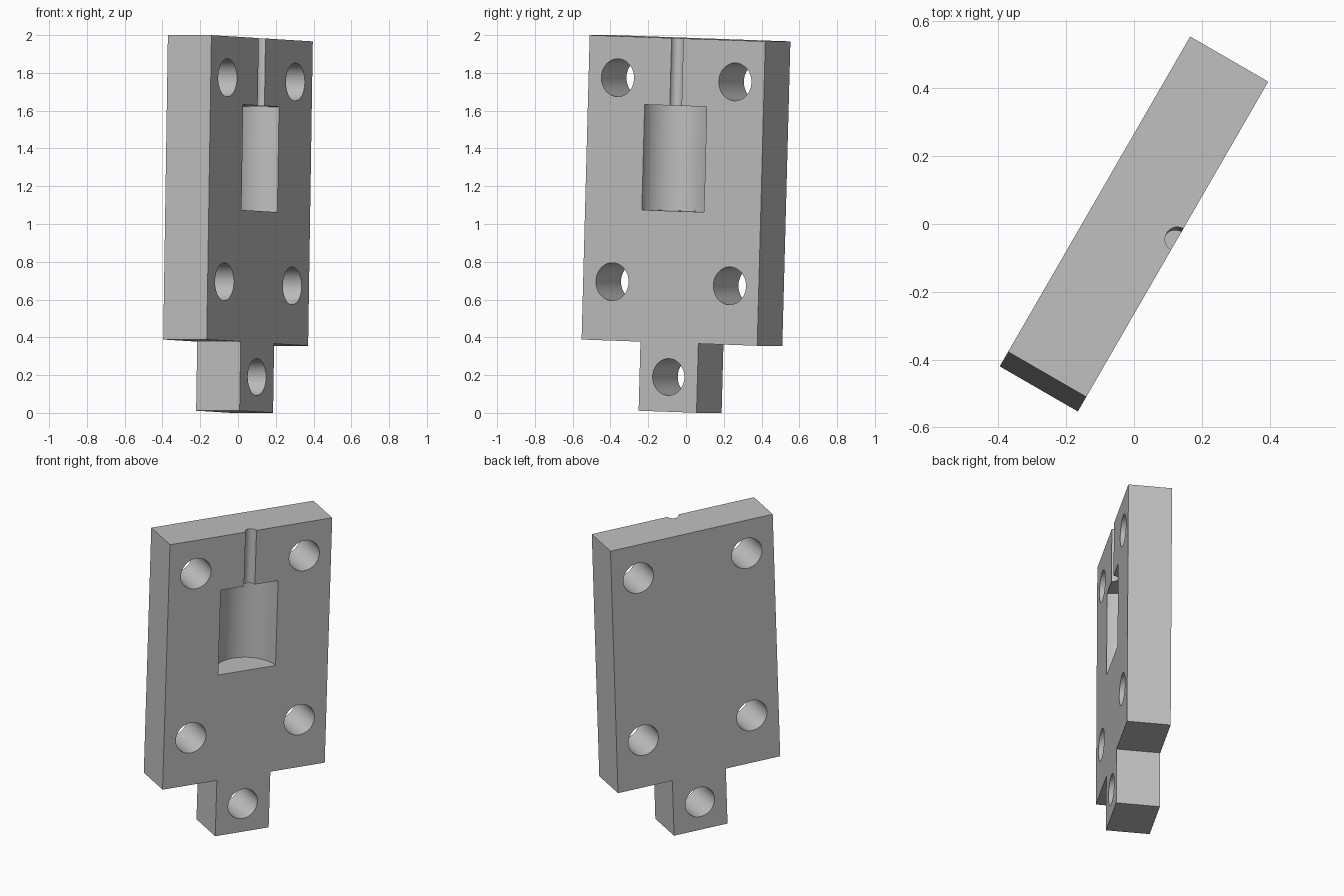
import bpy, bmesh
from math import radians
from mathutils import Matrix

cube = bpy.data.objects.get("Cube")
if cube:
    bpy.data.objects.remove(cube, do_unlink=True)

# Plate dimensions in its own upright frame, front facing -y
HALF_W, HALF_H, HALF_T = 0.537, 0.806, 0.133
TAB_HALF_W, TAB_BOTTOM = 0.177, -1.172

grey = bpy.data.materials.new("light grey metal")
grey.use_nodes = True
colour = (0.52, 0.52, 0.52, 1)
grey.diffuse_color = colour
grey.node_tree.nodes["Principled BSDF"].inputs["Base Color"].default_value = colour


def add_object(name, bm):
    bmesh.ops.recalc_face_normals(bm, faces=bm.faces)
    mesh = bpy.data.meshes.new(name)
    bm.to_mesh(mesh)
    bm.free()
    mesh.materials.append(grey)
    obj = bpy.data.objects.new(name, mesh)
    bpy.context.collection.objects.link(obj)
    return obj


def cylinder(name, radius, length, matrix):
    bm = bmesh.new()
    bmesh.ops.create_cone(bm, cap_ends=True, segments=64, radius1=radius,
                          radius2=radius, depth=length, matrix=matrix)
    return add_object(name, bm)


def through_hole(x, z, radius):
    turn = Matrix.Rotation(radians(90), 4, 'X')
    return cylinder("hole_cutter", radius, 1, Matrix.Translation((x, 0, z)) @ turn)


def front_groove(radius, bottom, top):
    middle = Matrix.Translation((0, -HALF_T, (bottom + top) / 2))
    return cylinder("groove_cutter", radius, top - bottom, middle)


# Plate with its narrow lower tab, as one extruded outline
right_side = [(TAB_HALF_W, TAB_BOTTOM), (TAB_HALF_W, -HALF_H),
              (HALF_W, -HALF_H), (HALF_W, HALF_H)]
outline = right_side + [(-x, z) for x, z in reversed(right_side)]
bm = bmesh.new()
face = bm.faces.new([bm.verts.new((x, -HALF_T, z)) for x, z in outline])
extruded = bmesh.ops.extrude_face_region(bm, geom=[face])["geom"]
bmesh.ops.translate(bm, vec=(0, 2 * HALF_T, 0),
                    verts=[v for v in extruded if isinstance(v, bmesh.types.BMVert)])
plate = add_object("mounting_plate", bm)

# Corner holes, tab hole, half-round pocket and the thin channel above it
cutters = [through_hole(x, z, 0.1) for x in (-0.359, 0.359) for z in (-0.494, 0.586)]
cutters.append(through_hole(0, -0.988, 0.097))
cutters.append(front_groove(0.19, -0.109, 0.449))
cutters.append(front_groove(0.036, 0.4, 1))

bpy.ops.object.select_all(action='DESELECT')
bpy.context.view_layer.objects.active = plate
plate.select_set(True)
for cutter in cutters:
    mod = plate.modifiers.new("cut", 'BOOLEAN')
    mod.operation = 'DIFFERENCE'
    mod.solver = 'EXACT'
    mod.object = cutter
    bpy.ops.object.modifier_apply(modifier=mod.name)
    bpy.data.objects.remove(cutter, do_unlink=True)
bpy.ops.object.shade_smooth_by_angle(angle=radians(30))

# Turn and lean the finished plate
plate.matrix_world = (Matrix.Translation((0, 0, 1.1775))
                      @ Matrix.Rotation(radians(60), 4, 'Z')
                      @ Matrix.Rotation(radians(1.76), 4, 'Y'))
